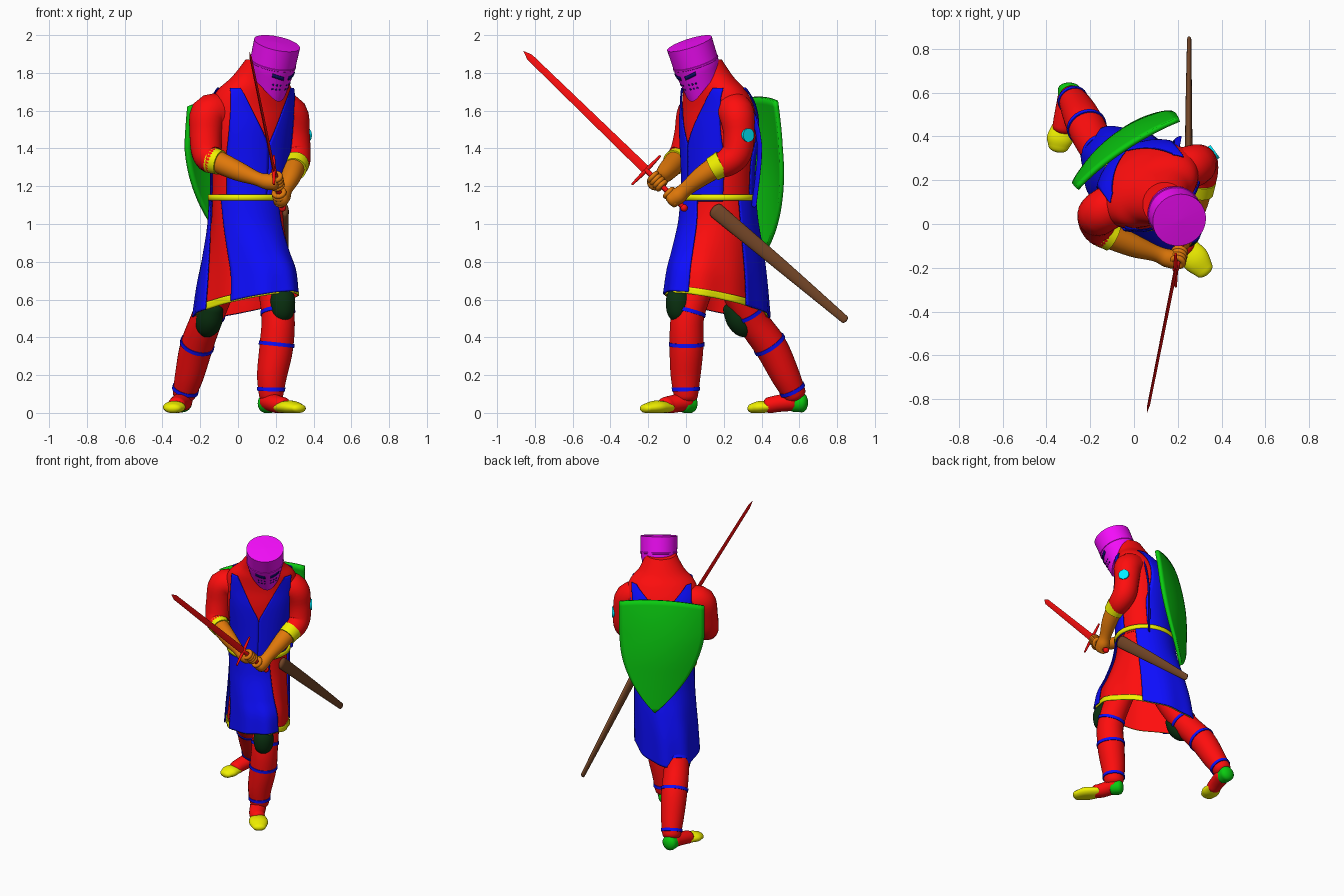
import bpy, bmesh, math
from mathutils import Vector as V

if "Cube" in bpy.data.objects:
    bpy.data.objects.remove(bpy.data.objects["Cube"])

COL = dict(red=(1, .004, .004), blue=(.004, .004, 1), green=(.003, .6, .005), yellow=(.88, .88, 0),
           orange=(.75, .19, .003), purple=(.9, .004, .95), brown=(.17, .06, .02), moss=(.003, .03, .005),
           cyan=(0, .85, 1), dark=(.004, .004, .15), steel=(.95, .004, .004))
X, Z = V((1, 0, 0)), V((0, 0, 1))


def paint(ob, name, c):
    ob.name = name
    m = bpy.data.materials.get(c) or bpy.data.materials.new(c)
    m.diffuse_color = (*COL[c], 1)
    m.use_nodes = True
    m.node_tree.nodes["Principled BSDF"].inputs["Base Color"].default_value = m.diffuse_color
    ob.data.materials.append(m)
    return ob


def grid(name, rows, c, closed=True, caps=True, keep=None, thick=0):
    """Surface through rows of points."""
    bm = bmesh.new()
    vs = [[bm.verts.new(p) for p in r] for r in rows]
    n = len(rows[0])
    for i in range(len(rows) - 1):
        for j in range(n if closed else n - 1):
            if keep is None or keep(360 * (j + .5) / n):
                k = (j + 1) % n
                bm.faces.new((vs[i][j], vs[i][k], vs[i + 1][k], vs[i + 1][j]))
    if caps:
        bm.faces.new(vs[0][::-1])
        bm.faces.new(vs[-1])
    bmesh.ops.delete(bm, geom=[v for v in bm.verts if not v.link_faces], context='VERTS')
    bmesh.ops.recalc_face_normals(bm, faces=bm.faces)
    me = bpy.data.meshes.new(name)
    bm.to_mesh(me)
    ob = bpy.data.objects.new(name, me)
    bpy.context.collection.objects.link(ob)
    if thick:
        s = ob.modifiers.new("thickness", 'SOLIDIFY')
        s.thickness, s.offset = thick, 0
    return paint(ob, name, c)


def spline(pts, sub):
    """Catmull-Rom through tuples of any length."""
    out, n = [], len(pts)
    for i in range(n - 1):
        a, b, c, d = (pts[max(0, min(n - 1, i + k))] for k in (-1, 0, 1, 2))
        for s in range(sub):
            t = s / sub
            out.append([.5 * (2 * q + (r - p) * t + (2 * p - 5 * q + 4 * r - w) * t * t
                              + (3 * q - p - 3 * r + w) * t ** 3) for p, q, r, w in zip(a, b, c, d)])
    return out + [list(pts[-1])]


def tube(name, pts, c, flat=1, ref=V((.6, -.8, 0)), seg=24, sub=4, ends=True):
    """Round or flattened tube through (x, y, z, radius)."""
    q = spline(pts, sub)
    P = [V(p[:3]) for p in q]
    T = [(P[min(i + 1, len(P) - 1)] - P[max(i - 1, 0)]).normalized() for i in range(len(P))]
    st = [(p, t, k[3]) for p, t, k in zip(P, T, q)]
    if ends:
        for sgn in (-1, 1):
            p, t, r = st[0] if sgn < 0 else st[-1]
            extra = [(p + t * sgn * .6 * r * math.sin(a), t, r * math.cos(a)) for a in (.4, .8, 1.15, 1.45)]
            st = extra[::-1] + st if sgn < 0 else st + extra
    rows = []
    for p, t, r in st:
        n1 = ref.cross(t).normalized()
        n2 = t.cross(n1)
        row = [p + n1 * r * math.cos(a) + n2 * r * flat * math.sin(a)
               for a in (2 * math.pi * j / seg for j in range(seg))]
        rows.append([V((v.x, v.y, max(v.z, 0))) for v in row])
    return grid(name, rows, c)


def torus(name, loc, axis, big, small, c):
    bpy.ops.mesh.primitive_torus_add(location=loc, rotation=V(axis).to_track_quat('Z', 'Y').to_euler(),
                                     major_radius=big, minor_radius=small, major_segments=32, minor_segments=10)
    return paint(bpy.context.object, name, c)


def ball(name, loc, r, c):
    bpy.ops.mesh.primitive_uv_sphere_add(location=loc, radius=r, segments=16, ring_count=8)
    return paint(bpy.context.object, name, c)


def body_pt(s, th, off=0):
    """Point on a body ring (z, cx, cy, half width, half depth, front lift, turn)."""
    z, cx, cy, a, b, lift, turn = s
    co, si = math.cos(math.radians(turn)), math.sin(math.radians(turn))
    k = 1 + .05 * max(0, 1 - z) * math.sin(9 * th)
    return (V((cx, cy, z + lift * math.sin(th))) + V((co, si, 0)) * (a + off) * k * math.cos(th)
            + V((si, -co, 0)) * (b + off) * k * math.sin(th))


def cloth(name, specs, c, off=0, keep=None, sub=8, thick=0, caps=False):
    rows = [[body_pt(s, 2 * math.pi * j / 96, off) for j in range(96)] for s in spline(specs, sub)]
    return grid(name, rows, c, keep=keep, thick=thick, caps=caps)


# torso and hood
torso = [(*s, 0, 32) for s in (
    (1.12, .05, .17, .19, .18), (1.3, .06, .17, .205, .177), (1.5, .06, .175, .235, .184),
    (1.62, .07, .17, .245, .165), (1.71, .09, .15, .215, .14), (1.78, .11, .125, .15, .115),
    (1.87, .14, .09, .1, .1))]
cloth("tunic_torso", torso, 'red', caps=True)

# tabard body: mirrored strips leave a V neck and open sides
for side, m in (("left", 1), ("right", -1)):
    for face, f, start, slope in (("front", 1, 1.42, .5), ("back", -1, 1.56, 1)):
        rows = []
        for s in spline(torso, 8):
            if s[0] < 1.72:
                out = min(.19, .9 * s[3])
                neck = min(out - .03, max(0, (s[0] - start) * slope))
                rows.append([body_pt(s, f * math.acos(m * (neck + (out - neck) * k / 12) / s[3]), .01)
                             for k in range(13)])
        grid(f"tabard_{face}_{side}", rows, 'blue', closed=False, caps=False, thick=.006)

# skirts, stretched between the striding legs
skirt = [(1.14, .05, .17, .188, .178, 0, 32), (1.0, .05, .17, .188, .2, 0, 36), (.85, .05, .168, .19, .25, .01, 41),
         (.72, .05, .165, .194, .293, .04, 45), (.61, .047, .163, .198, .312, .06, 46)]
hem = [skirt[-1], (.57, .046, .163, .2, .316, .065, 46)]
cloth("tunic_skirt", skirt + hem[1:], 'red')
cloth("tunic_hem", hem, 'yellow', off=.004, sub=3, thick=.006)
front = skirt[:-1] + [(.575, .046, .163, .2, .316, .07, 46)]
back = skirt[:-1] + [(.57, .045, .165, .198, .318, .07, 46)]
cloth("tabard_front_panel", front, 'blue', off=.014, keep=lambda d: 68 < d < 165, thick=.008)
cloth("tabard_back_panel", back, 'blue', off=.016, keep=lambda d: d > 198, thick=.008)
cloth("belt", [(1.125, .05, .17, .19, .18, 0, 32), (1.155, .05, .17, .19, .18, 0, 32)], 'yellow', off=.016, sub=2,
      thick=.012)

# arms: sleeve, cuff, bare forearm with hand
sleeves = {"right": [(-.1, .085, 1.59, .1), (-.157, .048, 1.58, .098), (-.17, .025, 1.48, .087),
                     (-.167, 0, 1.39, .082), (-.15, -.03, 1.345, .075), (-.12, -.05, 1.335, .067)],
           "left": [(.2, .24, 1.61, .1), (.277, .268, 1.58, .095), (.297, .28, 1.48, .083),
                    (.305, .27, 1.38, .08), (.307, .225, 1.33, .075), (.3, .18, 1.31, .067)]}
cuffs = {"right": [(-.145, -.035, 1.34, .071), (-.095, -.062, 1.325, .066)],
         "left": [(.305, .195, 1.32, .071), (.297, .14, 1.29, .065)]}
forearms = {"right": [(-.12, -.05, 1.335, .06), (0, -.1, 1.28, .052), (.1, -.135, 1.24, .037),
                      (.15, -.155, 1.225, .042), (.195, -.165, 1.22, .042)],
            "left": [(.3, .17, 1.31, .06), (.28, .08, 1.25, .052), (.25, 0, 1.185, .039),
                     (.235, -.04, 1.15, .045), (.225, -.075, 1.13, .042)]}
for side in ("right", "left"):
    tube(side + "_sleeve", sleeves[side], 'red')
    tube(side + "_cuff", cuffs[side], 'yellow', ends=False)
    tube(side + "_forearm", forearms[side], 'orange')
tube("arm_badge", [(.34, .31, 1.47, .036), (.37, .332, 1.47, .036)], 'cyan', ends=False, ref=Z)

# sword and fingers round the grip
guard, pommel, tip = V((.19, -.21, 1.285)), V((.235, -.01, 1.085)), V((.06, -.86, 1.915))
near = guard.lerp(tip, .95)
tube("sword_blade", [(*guard, .024), (*near, .018), (*tip, .001)], 'steel', flat=.35, ref=X, seg=4, sub=1,
     ends=False)
tube("sword_grip", [(*guard, .014), (*pommel, .014)], 'steel', sub=1, seg=12)
tube("sword_guard", [(.19, -.285, 1.21, .006), (*guard, .011), (.19, -.137, 1.36, .006)], 'steel', seg=10, ref=X)
ball("sword_pommel", pommel, .02, 'steel')
for side, start in (("right", .18), ("left", .6)):
    for k in range(4):
        torus(f"{side}_finger_{k}", guard.lerp(pommel, start + k * .075), pommel - guard, .027, .013, 'orange')

# scabbard and strap
tube("scabbard", [(.25, .16, 1.07, .042), (.25, .5, .785, .034), (.252, .84, .495, .022)], 'brown', flat=.45, ref=X)
tube("shield_strap", [(.19, .33, 1.65, .02), (.2, .39, 1.42, .02), (.17, .36, 1.1, .02)], 'blue', flat=.3, seg=12)

# legs, garters, knee pads, shoes
legs = {"left": [(.13, .14, .95, .1), (.18, .075, .72, .09), (.212, .01, .52, .088), (.203, .003, .35, .09),
                 (.18, -.002, .2, .08), (.175, 0, .09, .064)],
        "right": [(-.02, .18, .95, .1), (-.085, .25, .7, .085), (-.165, .345, .5, .084), (-.22, .45, .35, .087),
                  (-.257, .525, .2, .077), (-.285, .575, .1, .062)]}
knees = {"left": [(.232, -.025, .65, .05), (.237, -.04, .6, .066), (.235, -.038, .53, .06), (.23, -.025, .49, .03)],
         "right": [(-.135, .25, .56, .058), (-.15, .28, .5, .07), (-.165, .315, .45, .06), (-.175, .34, .42, .03)]}
feet = {"left": [((.148, .02, .05, .052), (.175, -.01, .05, .05)),
                 ((.165, 0, .06, .055), (.21, -.08, .045, .052), (.24, -.11, .04, .048)),
                 ((.23, -.1, .03, .052), (.28, -.16, .03, .064), (.32, -.21, .024, .045))],
        "right": [((-.295, .615, .055, .052), (-.297, .57, .055, .05)),
                  ((-.295, .57, .06, .055), (-.315, .49, .05, .05), (-.325, .44, .04, .048)),
                  ((-.326, .44, .032, .05), (-.338, .39, .03, .06), (-.345, .355, .025, .048))]}
for side, pts in legs.items():
    tube(side + "_leg", pts, 'red')
    path = spline(pts, 12)
    for k, z in enumerate((.53, .36, .125)):
        i = min(range(1, len(path)), key=lambda n: abs(path[n][2] - z))
        p, d = V(path[i][:3]), (V(path[i][:3]) - V(path[i - 1][:3])).normalized() * .01
        r = path[i][3] + .005
        tube(f"{side}_garter_{k}", [(*(p - d), r), (*(p + d), r)], 'blue', ends=False, sub=1)
    tube(side + "_knee_pad", knees[side], 'moss')
    for part, c, fl, p in zip(("heel", "instep", "toe"), ('green', 'red', 'yellow'), (1, .9, .55), feet[side]):
        tube(f"{side}_{part}", p, c, flat=fl, ref=Z)

# helm: tilted cylinder drawn down to a pointed chin
U = V((.2, -.3, .94)).normalized()
G = V((.68, -.73, 0))
G = (G - U * G.dot(U)).normalized()
L = U.cross(G)
CROWN = V((.207, .018, 1.956))


def helm_pt(phi, depth, off=0):
    drop = max(0, depth - .13) / .16
    r = .124 - .02 * depth + off
    return CROWN - U * depth + G * r * (1 - .1 * drop) * math.cos(phi) + L * r * (1 - .28 * drop) * math.sin(phi)


ang = [2 * math.pi * j / 40 for j in range(40)]
rows = [[helm_pt(a, s / 12 * (.19 + .1 * ((1 + math.cos(a)) / 2) ** 3)) for a in ang] for s in range(13)]
rows.insert(0, [CROWN + U * .006 + (p - CROWN) * .1 for p in rows[0]])
grid("helm", rows, 'purple')
grid("helm_band", [[helm_pt(a, d, o) for a in ang] for d, o in ((.105, 0), (.107, .003), (.115, .003), (.117, 0))],
     'purple', caps=False)
for name, s in (("left", 1), ("right", -1)):
    grid(name + "_eye_slit", [[helm_pt(s * (.15 + .08 * k), d - .002 * k, .002) for k in range(8)]
                              for d in (.145, .165)], 'dark', closed=False, caps=False, thick=.004)
    for k in range(6):
        ball(f"{name}_breath_hole_{k}", helm_pt(s * (.2 + .2 * (k % 3)), .195 + .025 * (k // 3), -.003), .006, 'dark')

# curved heater shield on the back
SL, SN = V((.824, .566, 0)), V((-.566, .824, 0))
rows = []
for i in range(25):
    v = i / 24
    w = .28 * (1 - max(0, (v - .22) / .78) ** 2.1) + .002
    row = []
    for u in (k / 10 - 1 for k in range(21)):
        z = 1.635 - .755 * v + (1 - v) * (.015 * u + .035 * (1 - u * u))
        bulge = .065 * (1 - (w * u / .28) ** 2) - (.07 - .03 * u * u) * (max(0, z - 1.2) / .46) ** 2
        row.append(V((-.048, .35, z)) + SL * (w * u + .09 * max(0, 1.4 - z)) + SN * bulge)
    rows.append(row)
grid("shield", rows, 'green', closed=False, caps=False, thick=.022)

# smooth shading with crisp edges
bpy.ops.object.select_all(action='SELECT')
bpy.context.view_layer.objects.active = bpy.data.objects["helm"]
bpy.ops.object.shade_smooth_by_angle(angle=math.radians(40))
